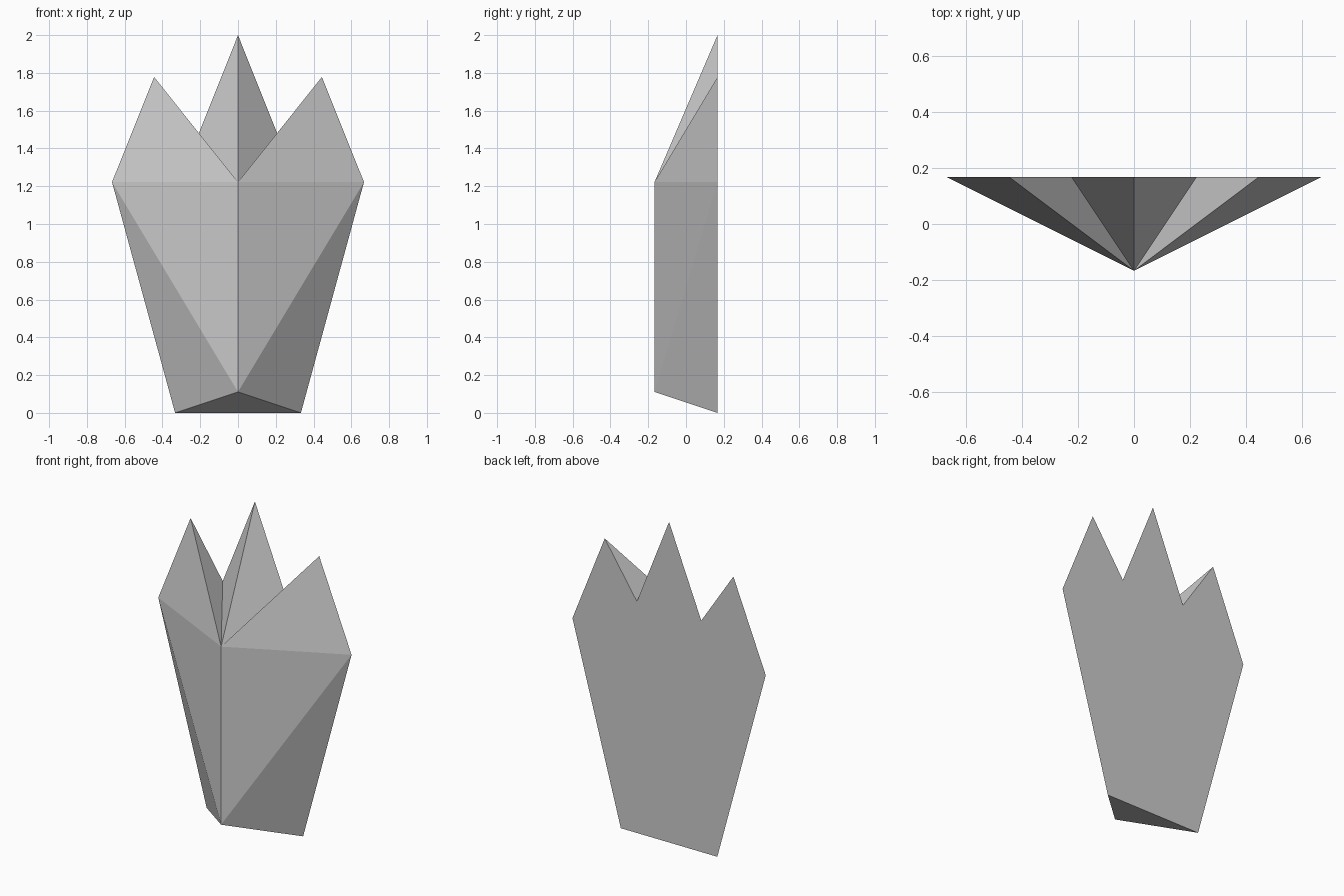
import bpy
import bmesh

if "Cube" in bpy.data.objects:
    bpy.data.objects.remove(bpy.data.objects["Cube"])

BACK, FRONT = 1 / 6, -1 / 6

# Right half of the flat back outline: base corner, shoulder, side tip, notch
half = [(0.333, 0.0), (0.667, 1.222), (0.444, 1.778), (0.222, 1.444)]
outline = half + [(0.0, 2.0)] + [(-x, z) for x, z in reversed(half)]

bm = bmesh.new()
rim = [bm.verts.new((x, BACK, z)) for x, z in outline]
ridge_low = bm.verts.new((0, FRONT, 0.111))
ridge_top = bm.verts.new((0, FRONT, 1.222))

# Flat back and sloping underside
bm.faces.new(rim)
bm.faces.new((rim[0], rim[-1], ridge_low))

# Crown points fan out from the top of the front ridge
for a, b in zip(rim[1:-2], rim[2:-1]):
    bm.faces.new((ridge_top, a, b))

# Front facets and lower side facets, both sides of the ridge
for base, shoulder in ((rim[0], rim[1]), (rim[-1], rim[-2])):
    bm.faces.new((ridge_low, shoulder, ridge_top))
    bm.faces.new((ridge_low, base, shoulder))

bmesh.ops.recalc_face_normals(bm, faces=bm.faces[:])
mesh = bpy.data.meshes.new("crystal_shard")
bm.to_mesh(mesh)
bm.free()
bpy.context.collection.objects.link(bpy.data.objects.new("crystal_shard", mesh))
